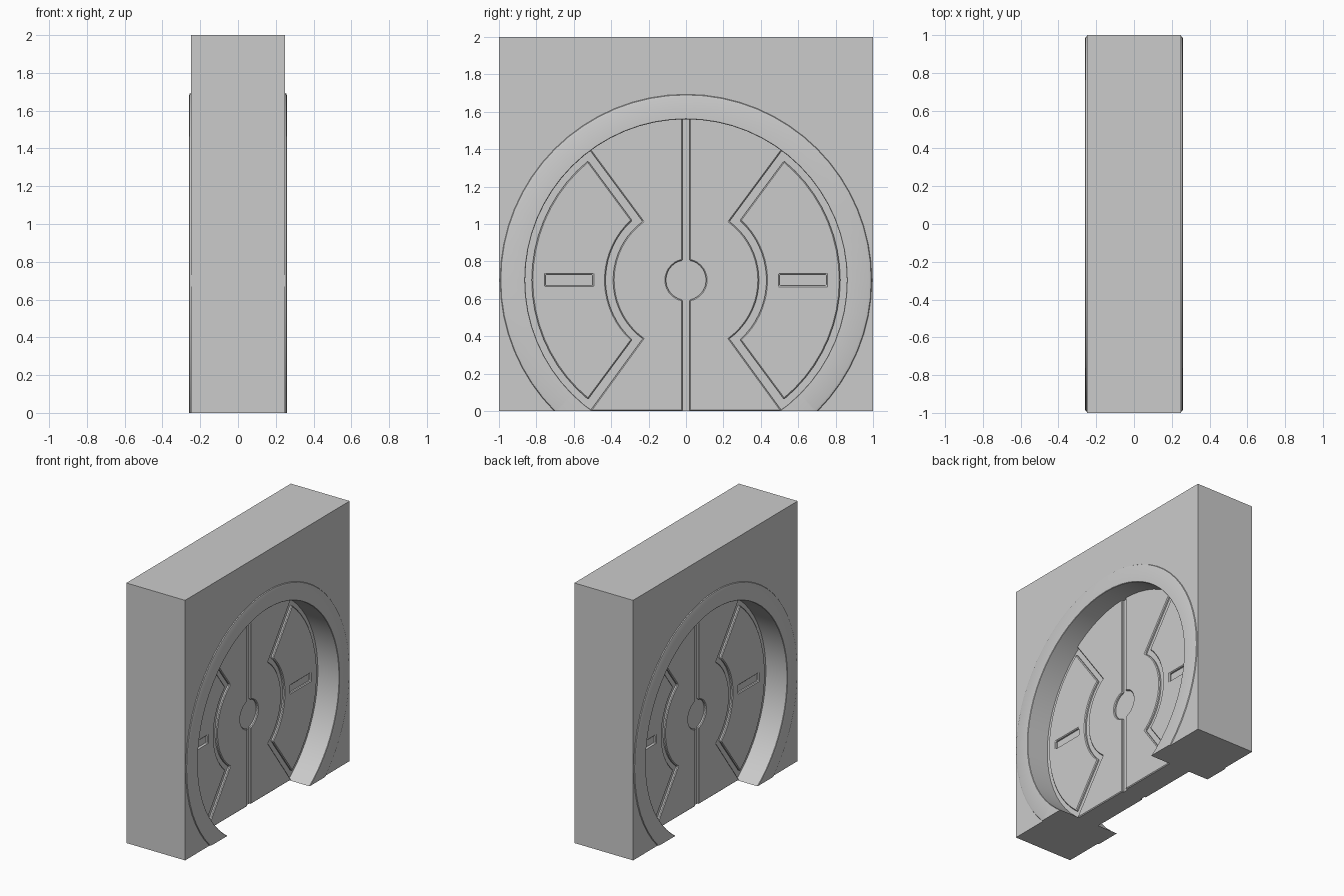
import bpy, bmesh
from math import sin, cos, asin, sqrt, radians, pi

if "Cube" in bpy.data.objects:
    bpy.data.objects.remove(bpy.data.objects["Cube"])

CZ = 0.7            # height of the round opening's centre
FACE, FLOOR = 0.095, 0.078   # half thickness of door plates / groove floor


def arc(r, a0, a1, n):
    """Points (y, z) on a circle round the opening centre."""
    return [(r * cos(a0 + (a1 - a0) * i / n), CZ + r * sin(a0 + (a1 - a0) * i / n))
            for i in range(n + 1)]


def finish(name, bm):
    bmesh.ops.recalc_face_normals(bm, faces=bm.faces)
    me = bpy.data.meshes.new(name)
    bm.to_mesh(me)
    bm.free()
    ob = bpy.data.objects.new(name, me)
    bpy.context.collection.objects.link(ob)
    return ob


def smooth(ob):
    bpy.ops.object.select_all(action='DESELECT')
    ob.select_set(True)
    bpy.context.view_layer.objects.active = ob
    bpy.ops.object.shade_smooth_by_angle(angle=radians(30))


def slab(name, outline, half):
    """Extrude a (y, z) outline symmetrically along x."""
    bm = bmesh.new()
    f = bm.faces.new([bm.verts.new((-half, y, z)) for y, z in outline])
    ext = bmesh.ops.extrude_face_region(bm, geom=[f])
    bmesh.ops.translate(bm, vec=(2 * half, 0, 0),
                        verts=[v for v in ext['geom'] if isinstance(v, bmesh.types.BMVert)])
    return finish(name, bm)


def chamfer(ob, width=0.006):
    m = ob.modifiers.new("chamfer", 'BEVEL')
    m.width = width
    m.segments = 1
    m.limit_method = 'ANGLE'
    m.angle_limit = radians(40)


def floor_arc(r, n):
    """Arc from the floor on the right, over the top, to the floor on the left."""
    a = asin(-CZ / r)
    return arc(r, a, pi - a, n)


# Wall block with an arched opening
hole = floor_arc(0.92, 48)
slab("wall", [(-1, 0), (-1, 2), (1, 2), (1, 0)] + hole, 0.25)

# Raised ring frame lining the opening, cut flat at the floor
section = [(0.86, -0.257), (0.863, -0.26), (0.978, -0.26), (0.99, -0.256), (0.996, -0.246),
           (0.996, 0.246), (0.99, 0.256), (0.978, 0.26), (0.863, 0.26), (0.86, 0.257)]
N = 64
bm = bmesh.new()
loops = [[bm.verts.new((x, r * cos(2 * pi * i / N), CZ + r * sin(2 * pi * i / N)))
          for r, x in section] for i in range(N)]
for i in range(N):
    a, b = loops[i], loops[(i + 1) % N]
    for j in range(len(section)):
        k = (j + 1) % len(section)
        bm.faces.new((a[j], a[k], b[k], b[j]))
cut = bmesh.ops.bisect_plane(bm, geom=bm.verts[:] + bm.edges[:] + bm.faces[:],
                             plane_co=(0, 0, 0), plane_no=(0, 0, 1), clear_inner=True)
bmesh.ops.holes_fill(bm, edges=[e for e in bm.edges if e.is_boundary])
smooth(finish("ring_frame", bm))

# Door core: the floor of all grooves and of the round hub recess
slab("door_core", floor_arc(0.9, 48), FLOOR)

# Plates on each half of the door
R, A, GAP, HUB, W = 0.868, radians(53.5), 0.018, 0.107, 0.042


def inset_angle(r):
    return A - asin(W / r)


top = asin(sqrt(R * R - GAP * GAP) / R)
hub = asin(sqrt(HUB * HUB - GAP * GAP) / HUB)
low = asin(-CZ / R)
centre = (arc(R, top, A, 7) + arc(0.39, A, -A, 20) + [(R * cos(low), 0), (GAP, 0)]
          + arc(HUB, -hub, hub, 14))
wing = (arc(0.825, -inset_angle(0.825), inset_angle(0.825), 18)
        + arc(0.43, inset_angle(0.43), -inset_angle(0.43), 17))
slot = [(0.5, 0.67), (0.75, 0.67), (0.75, 0.73), (0.5, 0.73)]

for side, s in (("right", 1), ("left", -1)):
    def flip(pts):
        return [(s * y, z) for y, z in pts]

    # Centre plate between the vertical seam and the wing groove
    plate = slab("centre_plate_" + side, flip(centre), FACE)
    chamfer(plate)

    # Wing panel with a handle slot
    panel = slab("wing_panel_" + side, flip(wing), FACE)
    cutter = slab("slot_cutter_" + side, flip(slot), 0.2)
    cutter.hide_render = True
    cutter.hide_set(True)
    b = panel.modifiers.new("slot", 'BOOLEAN')
    b.operation = 'DIFFERENCE'
    b.solver = 'EXACT'
    b.object = cutter
    chamfer(panel)
